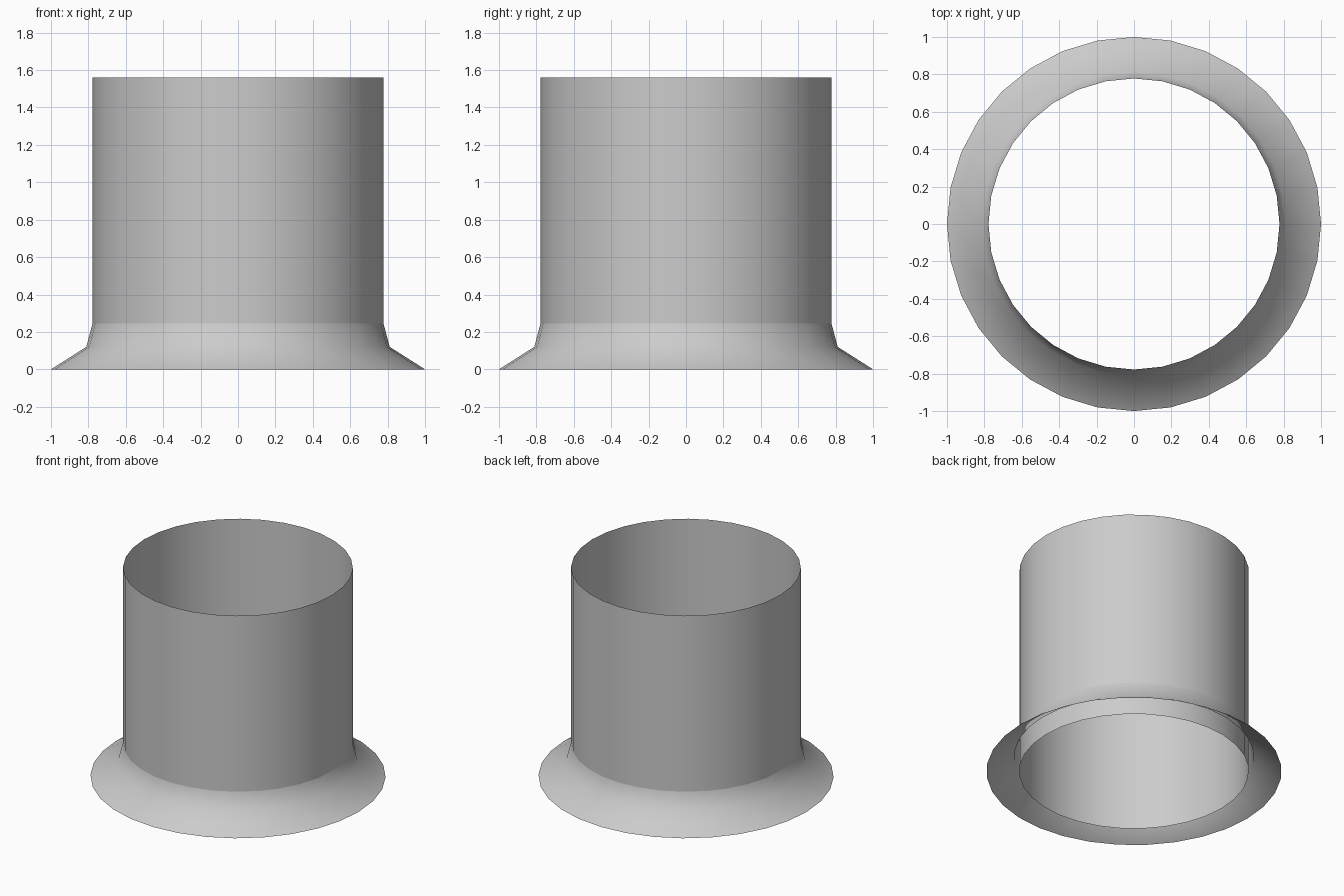
import bpy, bmesh
from math import cos, sin, pi

if "Cube" in bpy.data.objects:
    bpy.data.objects.remove(bpy.data.objects["Cube"])

SIDES = 32


def lathe(name, profile):
    """Spin an open (radius, z) profile, bottom to top, into a thin smooth shell."""
    bm = bmesh.new()
    rings = [[bm.verts.new((r * cos(2 * pi * i / SIDES), r * sin(2 * pi * i / SIDES), z))
              for i in range(SIDES)] for r, z in profile]
    for low, high in zip(rings, rings[1:]):
        for i in range(SIDES):
            j = (i + 1) % SIDES
            face = bm.faces.new((low[i], low[j], high[j], high[i]))
            face.smooth = True
    mesh = bpy.data.meshes.new(name)
    bm.to_mesh(mesh)
    bm.free()
    obj = bpy.data.objects.new(name, mesh)
    bpy.context.collection.objects.link(obj)
    return obj


# Open tube running right down to the ground inside the skirt
lathe("pipe", [(0.778, 0), (0.778, 1.56)])

# Flared skirt around the foot of the tube
lathe("flared_skirt", [(1.0, 0), (0.811, 0.12), (0.778, 0.245)])
